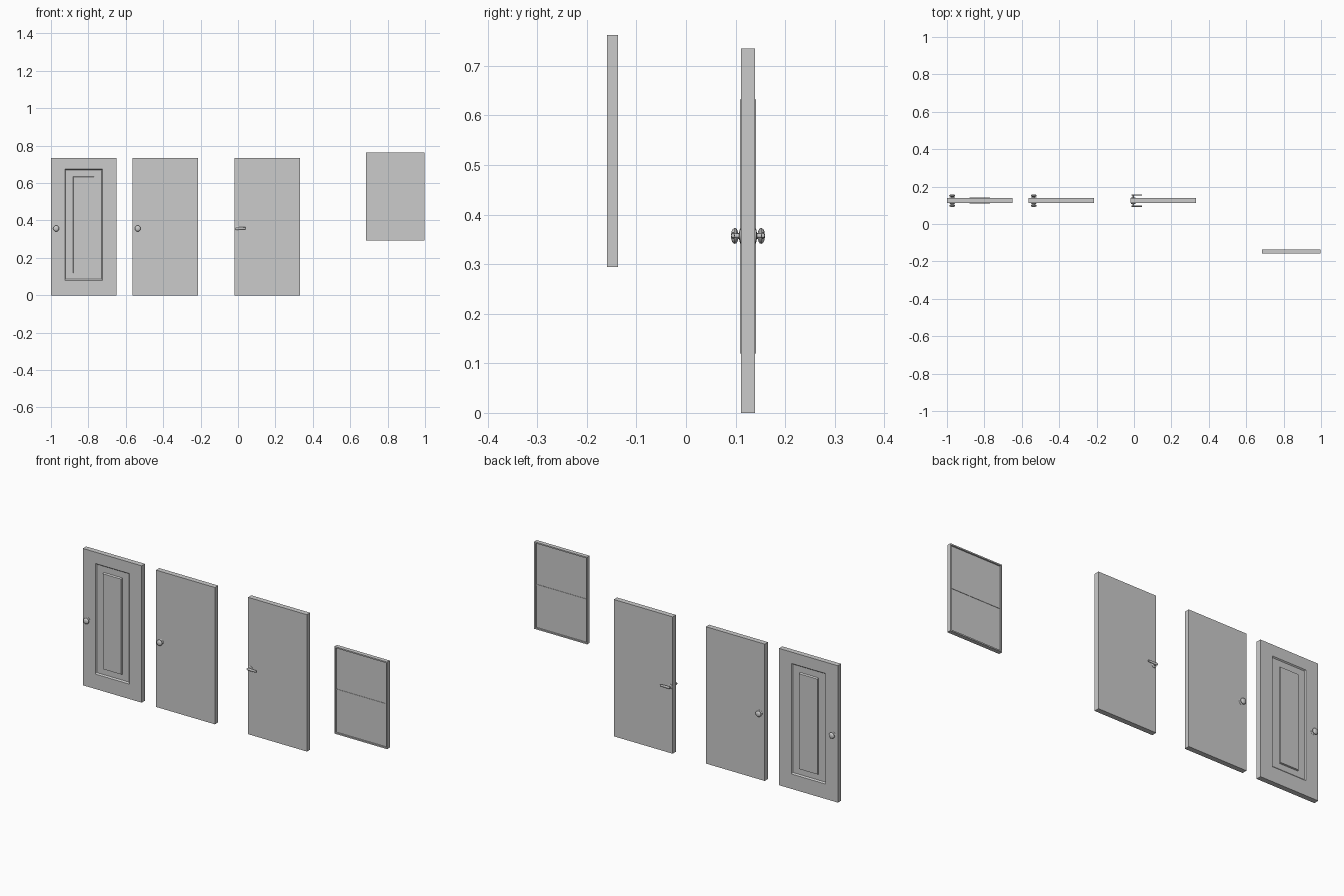
import bpy, bmesh, math
from mathutils import Matrix, Vector

if "Cube" in bpy.data.objects:
    bpy.data.objects.remove(bpy.data.objects["Cube"])

DOOR_Y, HALF = 0.125, 0.014
DOOR_W, DOOR_H = 0.35, 0.735


def make_object(name, bm, smooth=False):
    bmesh.ops.recalc_face_normals(bm, faces=bm.faces)
    me = bpy.data.meshes.new(name)
    bm.to_mesh(me)
    bm.free()
    ob = bpy.data.objects.new(name, me)
    bpy.context.collection.objects.link(ob)
    if smooth:
        bpy.ops.object.select_all(action='DESELECT')
        ob.select_set(True)
        bpy.context.view_layer.objects.active = ob
        bpy.ops.object.shade_smooth_by_angle(angle=math.radians(40))
    return ob


def box(bm, x0, x1, y0, y1, z0, z1):
    m = Matrix.Translation(((x0 + x1) / 2, (y0 + y1) / 2, (z0 + z1) / 2))
    m = m @ Matrix.Diagonal((x1 - x0, y1 - y0, z1 - z0, 1))
    bmesh.ops.create_cube(bm, size=1, matrix=m)


def loft(bm, rings):
    """Skin a list of equal-length closed rings and cap both ends."""
    loops = [[bm.verts.new(p) for p in r] for r in rings]
    n = len(loops[0])
    for a, b in zip(loops, loops[1:]):
        for i in range(n):
            j = (i + 1) % n
            bm.faces.new((a[i], a[j], b[j], b[i]))
    bm.faces.new(loops[0])
    bm.faces.new(loops[-1])


def lathe(bm, x, z, side, profile, n=20):
    """Turn (radius, distance from door face) pairs around the y axis."""
    loft(bm, [[(x + r * math.cos(2 * math.pi * i / n),
                DOOR_Y + side * (HALF + d),
                z + r * math.sin(2 * math.pi * i / n)) for i in range(n)]
              for r, d in profile])


def rect(x0, x1, z0, z1, y):
    return [(x0, y, z0), (x1, y, z0), (x1, y, z1), (x0, y, z1)]


# Panelled door leaf: recess and raised field on both faces
def leaf_side(side):
    x = -1.0
    steps = [((x, x + DOOR_W, 0, DOOR_H), HALF),
             ((-0.926, -0.724, 0.080, 0.674), HALF),
             ((-0.921, -0.729, 0.087, 0.669), HALF - 0.006),
             ((-0.881, -0.769, 0.118, 0.636), HALF - 0.006),
             ((-0.879, -0.771, 0.120, 0.632), HALF + 0.002)]
    return [rect(*r, DOOR_Y + side * d) for r, d in steps]


bm = bmesh.new()
loft(bm, leaf_side(-1)[::-1] + leaf_side(1))
make_object("panelled_door", bm)

# Plain door leaves
for name, x in (("plain_door_knob", -0.565), ("plain_door_lever", -0.018)):
    bm = bmesh.new()
    box(bm, x, x + DOOR_W, DOOR_Y - HALF, DOOR_Y + HALF, 0, DOOR_H)
    make_object(name, bm)

# Round knobs with rose and neck, both sides of two doors
KNOB = [(0.015, -0.002), (0.015, 0.001), (0.012, 0.003), (0.006, 0.004),
        (0.006, 0.006), (0.011, 0.007), (0.0155, 0.010), (0.016, 0.013),
        (0.0135, 0.017), (0.008, 0.0195), (0.002, 0.020)]
for name, x in (("panelled_door_knob", -0.972), ("plain_door_knob_handle", -0.536)):
    bm = bmesh.new()
    for side in (-1, 1):
        lathe(bm, x, 0.357, side, KNOB)
    make_object(name, bm, smooth=True)

# Lever handles: rose, spindle and tapering lever
bm = bmesh.new()
for side in (-1, 1):
    lathe(bm, -0.004, 0.357, side, [(0.013, -0.002), (0.013, 0.002), (0.011, 0.003),
                                    (0.0045, 0.004), (0.0045, 0.017)])
    rings = []
    for x, h, d in ((-0.013, 0.005, 0.016), (-0.009, 0.007, 0.016),
                    (0.005, 0.007, 0.016), (0.038, 0.006, 0.016), (0.043, 0.004, 0.0165)):
        rings.append([(x, DOOR_Y + side * (HALF + d + 0.0035 * math.cos(a)),
                       0.358 + h * math.sin(a))
                      for a in (2 * math.pi * i / 12 for i in range(12))])
    loft(bm, rings)
make_object("lever_handles", bm, smooth=True)

# Window: outer frame, meeting rail, two panes
X0, X1, Z0, Z1, Y0, Y1, T = 0.684, 0.998, 0.294, 0.762, -0.159, -0.137, 0.007
bm = bmesh.new()
outer = [rect(X0, X1, Z0, Z1, y) for y in (Y0, Y1)]
inner = [rect(X0 + T, X1 - T, Z0 + T, Z1 - T, y) for y in (Y0, Y1)]
o = [[bm.verts.new(p) for p in r] for r in outer]
q = [[bm.verts.new(p) for p in r] for r in inner]
for i in range(4):
    j = (i + 1) % 4
    for a, b in ((o[0], o[1]), (q[0], q[1]), (o[0], q[0]), (o[1], q[1])):
        bm.faces.new((a[i], a[j], b[j], b[i]))
make_object("window_frame", bm)

bm = bmesh.new()
box(bm, X0 + T, X1 - T, -0.153, -0.143, 0.527, 0.533)
make_object("window_meeting_rail", bm)

for name, y, z0, z1 in (("upper_pane", -0.148, 0.53, Z1 - T), ("lower_pane", -0.148, Z0 + T, 0.53)):
    bm = bmesh.new()
    box(bm, X0 + T, X1 - T, y - 0.003, y + 0.003, z0, z1)
    make_object(name, bm)
